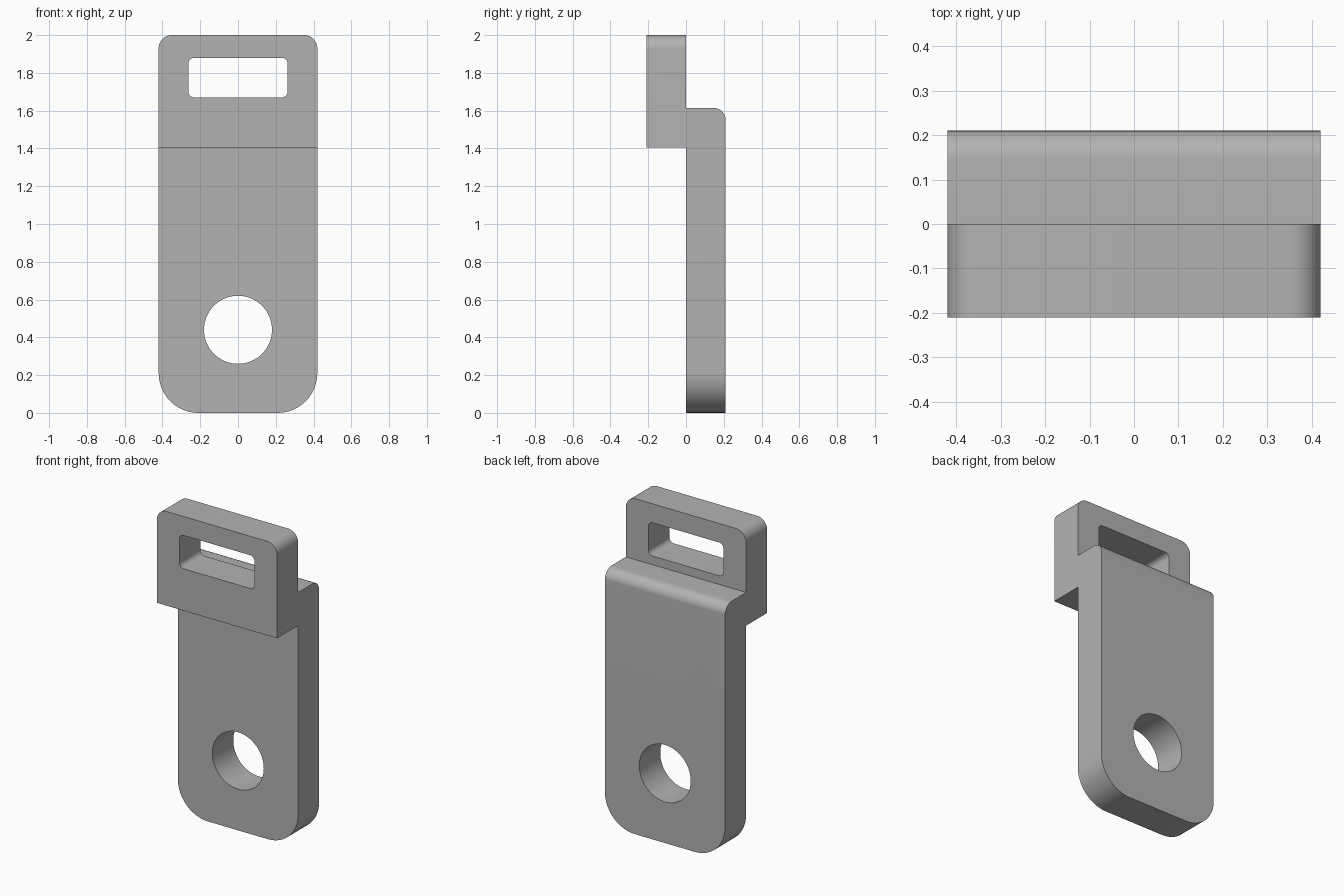
import bpy, bmesh, math
from mathutils import Vector

if "Cube" in bpy.data.objects:
    bpy.data.objects.remove(bpy.data.objects["Cube"])

grey = bpy.data.materials.new("plain grey")
grey.use_nodes = True
grey.diffuse_color = (0.45, 0.45, 0.45, 1)
grey.node_tree.nodes["Principled BSDF"].inputs["Base Color"].default_value = (0.45, 0.45, 0.45, 1)


def rounded(corners, steps=12):
    """Outline from (u, v, radius) corners, each rounded by a right-angle arc."""
    points = []
    for i, (u, v, r) in enumerate(corners):
        corner = Vector((u, v))
        if r == 0:
            points.append(corner)
            continue
        before = (Vector(corners[i - 1][:2]) - corner).normalized()
        after = (Vector(corners[(i + 1) % len(corners)][:2]) - corner).normalized()
        centre = corner + (before + after) * r
        for k in range(steps + 1):
            a = k / steps * math.pi / 2
            points.append(centre - after * r * math.cos(a) - before * r * math.sin(a))
    return points


def prism(name, outline, place, shift):
    """Extrude an outline symmetrically; place maps (u, v) to 3D."""
    bm = bmesh.new()
    shift = Vector(shift)
    face = bm.faces.new([bm.verts.new(place(p) - shift) for p in outline])
    top = bmesh.ops.extrude_face_region(bm, geom=[face])
    verts = [g for g in top["geom"] if isinstance(g, bmesh.types.BMVert)]
    bmesh.ops.translate(bm, verts=verts, vec=shift * 2)
    bmesh.ops.recalc_face_normals(bm, faces=bm.faces)
    mesh = bpy.data.meshes.new(name)
    bm.to_mesh(mesh)
    bm.free()
    mesh.materials.append(grey)
    obj = bpy.data.objects.new(name, mesh)
    bpy.context.collection.objects.link(obj)
    return obj


def front_prism(name, outline):
    return prism(name, outline, lambda p: Vector((p[0], 0, p[1])), (0, 0.4, 0))


# Stepped side profile, oversized where the front outline trims it
profile = rounded([(0, -0.1, 0), (0.21, -0.1, 0), (0.21, 1.615, 0.065), (0, 1.615, 0),
                   (0, 2.1, 0), (-0.21, 2.1, 0), (-0.21, 1.405, 0), (0, 1.405, 0)])
bracket = prism("stepped_bracket", profile, lambda p: Vector((0, p[0], p[1])), (0.6, 0, 0))

# Front outline and the two openings
outline = front_prism("front_outline", rounded(
    [(-0.42, 0, 0.21), (0.42, 0, 0.21), (0.42, 2, 0.07), (-0.42, 2, 0.07)]))
slot = front_prism("slot_cutter", rounded(
    [(-0.263, 1.67, 0.032), (0.263, 1.67, 0.032), (0.263, 1.88, 0.032), (-0.263, 1.88, 0.032)]))
circle = [math.tau * i / 64 for i in range(64)]
hole = front_prism("hole_cutter", [(0.18 * math.cos(a), 0.44 + 0.18 * math.sin(a)) for a in circle])

bpy.ops.object.select_all(action="DESELECT")
bpy.context.view_layer.objects.active = bracket
bracket.select_set(True)
for cutter, operation in ((outline, "INTERSECT"), (slot, "DIFFERENCE"), (hole, "DIFFERENCE")):
    mod = bracket.modifiers.new(cutter.name, "BOOLEAN")
    mod.operation = operation
    mod.solver = "EXACT"
    mod.object = cutter
    bpy.ops.object.modifier_apply(modifier=mod.name)
    bpy.data.objects.remove(cutter)

bpy.ops.object.shade_smooth_by_angle(angle=math.radians(30))
